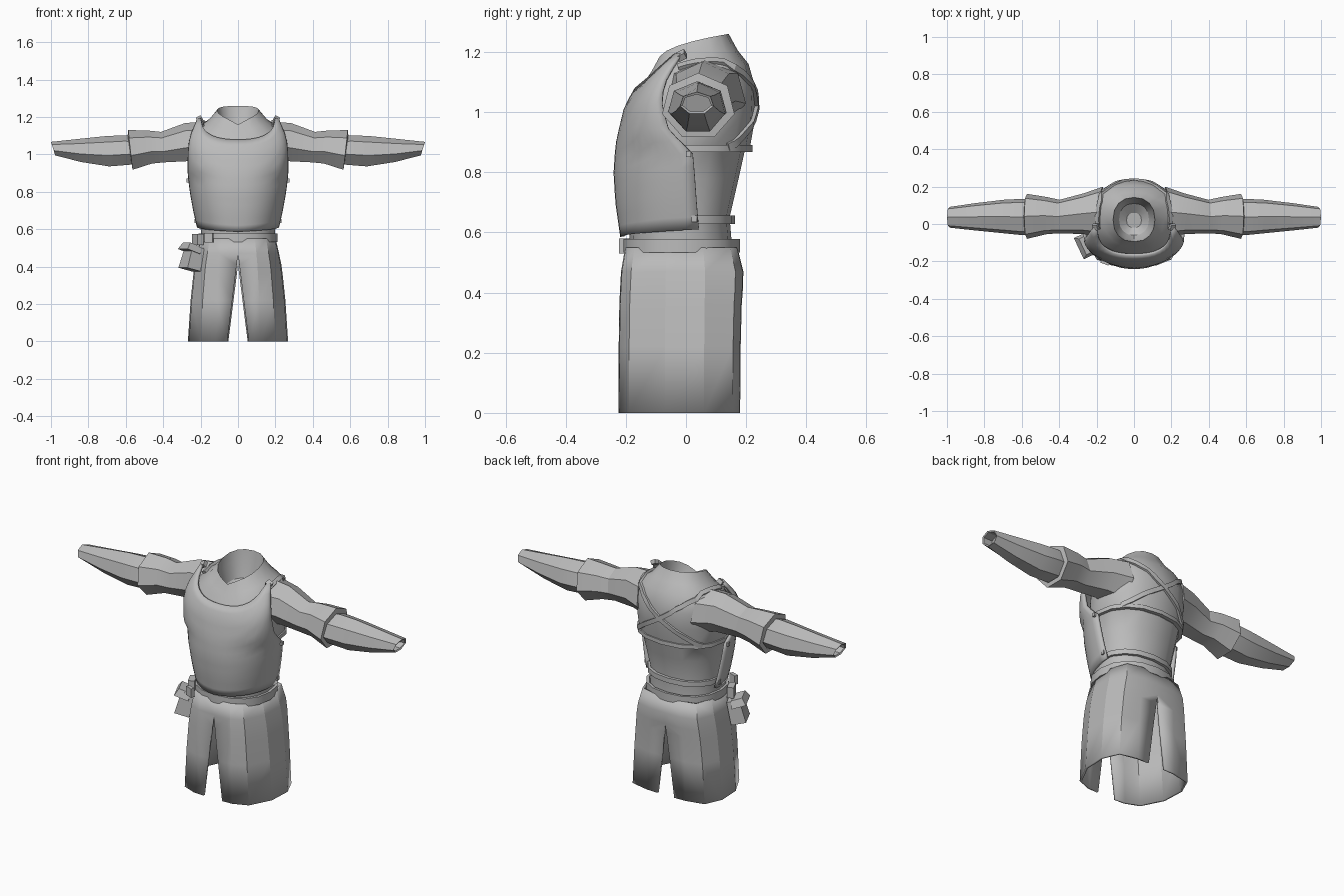
import bpy, bmesh, math
from mathutils import Vector
from mathutils.bvhtree import BVHTree

if "Cube" in bpy.data.objects:
    bpy.data.objects.remove(bpy.data.objects["Cube"])

cloth = bpy.data.materials.new("plain_grey")
cloth.diffuse_color = (0.5, 0.5, 0.5, 1)
cloth.use_nodes = True
cloth.node_tree.nodes["Principled BSDF"].inputs["Base Color"].default_value = cloth.diffuse_color


def make(name, bm, angle=30, thick=0, mirror=False, flip=False):
    """Turn a bmesh into a finished object."""
    bmesh.ops.remove_doubles(bm, verts=bm.verts, dist=1e-5)
    bmesh.ops.recalc_face_normals(bm, faces=bm.faces)
    if flip:
        bmesh.ops.reverse_faces(bm, faces=bm.faces)
    me = bpy.data.meshes.new(name)
    bm.to_mesh(me)
    bm.free()
    ob = bpy.data.objects.new(name, me)
    bpy.context.collection.objects.link(ob)
    me.materials.append(cloth)
    if mirror:
        ob.modifiers.new("mirror", 'MIRROR')
    if thick:
        m = ob.modifiers.new("thickness", 'SOLIDIFY')
        m.thickness, m.offset = thick, -1
    bpy.ops.object.select_all(action='DESELECT')
    bpy.context.view_layer.objects.active = ob
    ob.select_set(True)
    if angle:
        bpy.ops.object.shade_smooth_by_angle(angle=math.radians(angle))
    return ob


def grid(rows, closed=False, cap_start=False, cap_end=False):
    """Faces between neighbouring rows of points."""
    bm = bmesh.new()
    vs = [[bm.verts.new(p) for p in r] for r in rows]
    n = len(rows[0])
    for a, b in zip(vs, vs[1:]):
        for i in range(n if closed else n - 1):
            j = (i + 1) % n
            bm.faces.new((a[i], a[j], b[j], b[i]))
    if cap_start:
        bm.faces.new(vs[0])
    if cap_end:
        bm.faces.new(vs[-1])
    return bm


def lerp_table(table, z):
    """Interpolate rows of (z, values...) at height z."""
    for a, b in zip(table, table[1:]):
        if z <= b[0]:
            t = max(0, (z - a[0]) / (b[0] - a[0]))
            return [p + (q - p) * t for p, q in zip(a[1:], b[1:])]
    return table[-1][1:]


def spow(v, e):
    return math.copysign(abs(v) ** e, v)


def ring(zf, zb, hx, yf, yb, n=16, grow=0.0):
    """Horizontal oval, lower at the front when zf < zb."""
    pts = []
    for i in range(n):
        a = 2 * math.pi * i / n
        s = spow(math.sin(a), 0.88)
        t = (s + 1) / 2
        pts.append(Vector(((hx + grow) * spow(math.cos(a), 0.88),
                           (yf + yb) / 2 + ((yb - yf) / 2 + grow) * s,
                           zf + (zb - zf) * t ** 0.4)))
    return pts


# Tunic body with a sunken neck opening
body = [(0.53, 0.53, 0.198, -0.185, 0.155), (0.65, 0.65, 0.2, -0.19, 0.145),
        (0.78, 0.78, 0.22, -0.2, 0.175), (0.87, 0.87, 0.235, -0.2, 0.195),
        (0.885, 0.885, 0.242, -0.2, 0.213), (0.97, 0.98, 0.245, -0.19, 0.23),
        (1.03, 1.07, 0.247, -0.18, 0.234), (1.07, 1.16, 0.225, -0.155, 0.208),
        (1.11, 1.205, 0.16, -0.125, 0.172), (1.16, 1.26, 0.112, -0.095, 0.142),
        (1.12, 1.2, 0.104, -0.085, 0.132), (1.08, 1.11, 0.08, -0.06, 0.11),
        (1.06, 1.07, 0.04, -0.02, 0.06)]
bm = grid([ring(*r) for r in body], closed=True, cap_end=True)
bmesh.ops.recalc_face_normals(bm, faces=bm.faces)
body_tree = BVHTree.FromBMesh(bm)
make("tunic_body", bm)

# Breastplate shell: z, half width, side edge y, front y
plate = [(0.58, 0.213, 0.045, -0.218), (0.7, 0.24, 0.035, -0.235),
         (0.8, 0.258, 0.028, -0.241), (0.885, 0.268, 0.02, -0.235),
         (0.915, 0.27, -0.05, -0.23), (1.02, 0.268, -0.08, -0.205),
         (1.09, 0.26, -0.075, -0.165), (1.14, 0.24, -0.05, -0.125),
         (1.2, 0.215, -0.01, -0.07)]
rows = []
for k in range(15):
    row = []
    for i in range(25):
        u = (i - 12) / 12
        top = 1.08 + 0.115 * min(1, abs(u) / 0.72) ** 2.2
        low = 0.585 + 0.025 * abs(u)
        z = low + (top - low) * k / 14
        hx, ye, yf = lerp_table(plate, z)
        a = u * math.pi / 2
        row.append((hx * spow(math.sin(a), 0.9), ye + (yf - ye) * abs(math.cos(a)) ** 0.9, z))
    rows.append(row)
bm = grid(rows)
bmesh.ops.recalc_face_normals(bm, faces=bm.faces)
bm.faces.ensure_lookup_table()
mid = min(bm.faces, key=lambda f: f.calc_center_median().y)
make("breastplate", bm, 35, 0.014, flip=mid.normal.y > 0)


# Sleeves and forearms: x, y range, z range
def arm(name, spec, cap=False):
    rings = []
    for x, y0, y1, z0, z1 in spec:
        r = []
        for i in range(7):
            a = 2 * math.pi * i / 7 + math.pi / 2
            r.append((x + 0.012 * math.sin(a), (y0 + y1) / 2 + (y1 - y0) / 2 * 1.02 * math.cos(a),
                      (z0 + z1) / 2 + (z1 - z0) / 2 * 1.03 * math.sin(a)))
        rings.append(r)
    return make(name, grid(rings, closed=True, cap_start=True, cap_end=cap), 25, mirror=True)


arm("upper_sleeves", [(0.17, -0.07, 0.2, 0.94, 1.17), (0.27, -0.055, 0.165, 0.957, 1.165),
                      (0.4, -0.05, 0.13, 0.952, 1.118), (0.47, -0.055, 0.145, 0.945, 1.125),
                      (0.575, -0.08, 0.162, 0.91, 1.127), (0.578, -0.058, 0.135, 0.935, 1.1),
                      (0.54, -0.055, 0.13, 0.94, 1.095)])
arm("forearms", [(0.54, -0.06, 0.13, 0.945, 1.095), (0.6, -0.06, 0.135, 0.938, 1.1),
                 (0.7, -0.05, 0.13, 0.93, 1.095), (0.85, -0.035, 0.112, 0.955, 1.08),
                 (0.988, -0.02, 0.092, 0.992, 1.066), (0.984, -0.012, 0.084, 1.0, 1.058),
                 (0.93, -0.012, 0.084, 1.0, 1.058)], cap=True)

# Skirt: one side panel, mirrored, with slits front and back
outline = [(0, -0.225), (0.12, -0.222), (0.2, -0.19), (0.262, -0.07),
           (0.268, 0.06), (0.225, 0.155), (0.12, 0.178), (0, 0.18)]
rows = []
for z, sx, sf, sb in [(0, 1, 1, 1), (0.22, 0.945, 0.995, 1.01), (0.36, 0.89, 0.985, 1.03),
                      (0.41, 0.865, 0.975, 1.05), (0.47, 0.82, 0.96, 1.06), (0.55, 0.75, 0.9, 0.95)]:
    r = [Vector((x * sx, y * (sf if y < 0 else sb), z)) for x, y in outline]
    r[0].x = 0.058 * max(0, 1 - z / 0.47)
    r[-1].x = 0.052 * max(0, 1 - z / 0.41)
    rows.append(r)
bm = grid(rows)
both = grid([[Vector((-p.x, p.y, p.z)) for p in reversed(r)] + r for r in rows])
skirt_tree = BVHTree.FromBMesh(both)
both.free()
bmesh.ops.recalc_face_normals(bm, faces=bm.faces)
out = max(bm.faces, key=lambda f: f.calc_center_median().x).normal.x
make("skirt", bm, 20, 0.012, mirror=True, flip=out < 0)


# Bands around the body
def band(name, z0, z1, hx, yf, yb, t=0.014):
    shape = [(z0, 0), (z1, 0), (z1, -t), (z0, -t), (z0, 0)]
    make(name, grid([ring(z, z, hx, yf, yb, grow=g) for z, g in shape], closed=True))


band("belt", 0.533, 0.578, 0.212, -0.208, 0.18)
band("waist_strap", 0.628, 0.656, 0.212, -0.2, 0.163, 0.02)
band("back_strap", 0.868, 0.89, 0.25, -0.208, 0.221, 0.02)


# Straps laid over a surface
def strap(name, pts, width, tree, lift=0.009, mirror=False):
    pts = [Vector(p) for p in pts]
    path = []
    for a, b in zip(pts, pts[1:]):
        path += [a.lerp(b, k / 4) for k in range(4)]
    path.append(pts[-1])
    hits = []
    for p in path:
        loc, nor, _, _ = tree.find_nearest(p)
        if nor.dot(loc - Vector((0, 0, loc.z - 0.02))) < 0:
            nor = -nor
        hits.append((loc, nor))
    rows = []
    for i, (loc, nor) in enumerate(hits):
        tan = hits[min(i + 1, len(hits) - 1)][0] - hits[max(i - 1, 0)][0]
        side = tan.cross(nor).normalized() * width / 2
        hi, lo = loc + nor * lift, loc - nor * 0.004
        rows.append([hi - side, hi + side, lo + side, lo - side])
    make(name, grid(rows, closed=True, cap_start=True, cap_end=True), mirror=mirror)


strap("crossed_back_straps", [(0.2, -0.03, 1.16), (0.19, 0.09, 1.17), (0.12, 0.2, 1.11),
                              (0, 0.24, 1.02), (-0.13, 0.22, 0.94), (-0.2, 0.14, 0.88)],
      0.024, body_tree, 0.012, mirror=True)
strap("belt_tail", [(-0.155, -0.22, 0.55), (-0.15, -0.22, 0.4), (-0.135, -0.22, 0.26),
                    (-0.135, -0.22, 0.2)], 0.04, skirt_tree)
strap("front_hanger", [(0.11, -0.21, 0.56), (0.17, -0.2, 0.46), (0.24, -0.13, 0.36)], 0.026, skirt_tree, 0.013)
strap("side_hanger", [(0.21, 0.04, 0.575), (0.23, -0.01, 0.47), (0.25, -0.1, 0.36)], 0.03, skirt_tree, 0.013)


# Boxes: buckles, pouch
def box(name, loc, size, rot=(0, 0, 0), taper=1.0, mirror=False):
    bm = bmesh.new()
    bmesh.ops.create_cube(bm, size=1)
    for v in bm.verts:
        if v.co.z > 0:
            v.co.x *= taper
            v.co.y *= taper
        v.co = Vector([c * s for c, s in zip(v.co, size)])
    from mathutils import Euler
    bmesh.ops.rotate(bm, verts=bm.verts, matrix=Euler(rot).to_matrix())
    bmesh.ops.translate(bm, verts=bm.verts, vec=loc)
    return make(name, bm, 0, mirror=mirror)


turn = math.radians(25)
box("pouch", (-0.245, -0.11, 0.445), (0.08, 0.115, 0.125), (0, 0.25, turn), 0.85)
box("pouch_lid", (-0.255, -0.113, 0.5), (0.08, 0.125, 0.04), (0, 0.35, turn), 0.75)
box("pouch_loop", (-0.215, -0.1, 0.545), (0.035, 0.07, 0.06), (0, 0, turn))
box("shoulder_buckles", (0.205, -0.015, 1.188), (0.03, 0.03, 0.022), (0.5, 0.5, 0), mirror=True)
box("side_buckles", (0.268, 0.008, 0.86), (0.014, 0.016, 0.02), mirror=True)
box("waist_buckles", (0.226, 0.028, 0.645), (0.014, 0.018, 0.022), mirror=True)
box("belt_buckle", (-0.155, -0.205, 0.555), (0.045, 0.02, 0.05), (0, 0, -0.35))
